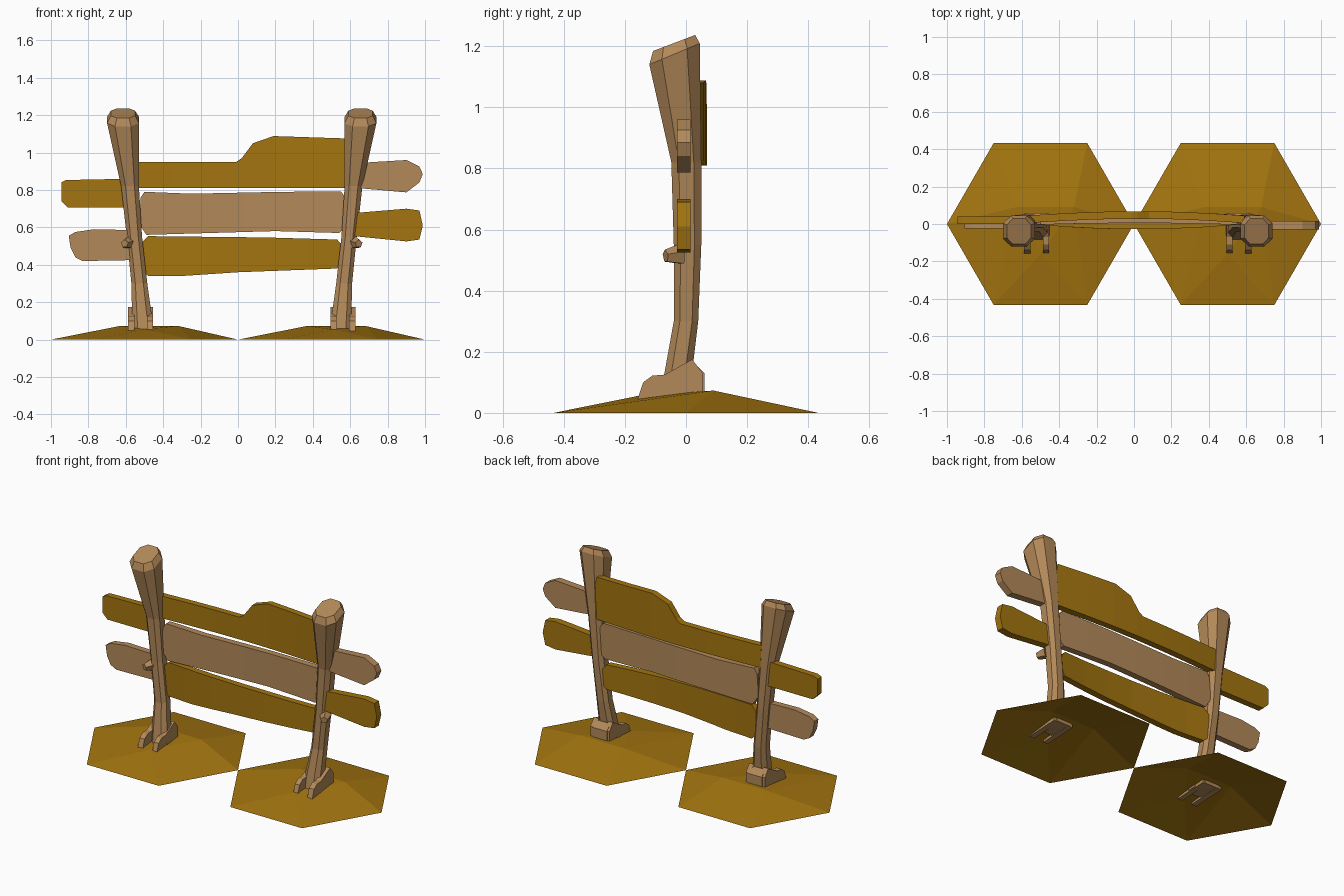
import bpy, bmesh, math
from mathutils import Matrix, Vector

if "Cube" in bpy.data.objects:
    bpy.data.objects.remove(bpy.data.objects["Cube"])


def material(name, rgb):
    m = bpy.data.materials.new(name)
    m.diffuse_color = (*rgb, 1)
    m.use_nodes = True
    m.node_tree.nodes["Principled BSDF"].inputs["Base Color"].default_value = m.diffuse_color
    return m


GOLD = material("golden brown", (0.37, 0.178, 0.005))
BROWN = material("light wood brown", (0.45, 0.25, 0.10))


def finish(bm, name, mat, recalc=True):
    if recalc:
        bmesh.ops.recalc_face_normals(bm, faces=bm.faces)
    me = bpy.data.meshes.new(name)
    bm.to_mesh(me)
    bm.free()
    me.materials.append(mat)
    ob = bpy.data.objects.new(name, me)
    bpy.context.collection.objects.link(ob)
    return ob


def prism(bm, pts, vec):
    """Extrude a closed 3D outline along vec."""
    a = [bm.verts.new(p) for p in pts]
    b = [bm.verts.new(Vector(p) + Vector(vec)) for p in pts]
    bm.faces.new(a)
    bm.faces.new(b[::-1])
    for i in range(len(a)):
        j = (i + 1) % len(a)
        bm.faces.new((a[i], b[i], b[j], a[j]))


def plank(name, mat, outline, y, thick=0.045, bow=0.0):
    """Board cut from an x-z outline, bowed in y along its length."""
    bm = bmesh.new()
    prism(bm, [(x, y, z) for x, z in outline], (0, thick, 0))
    if bow:
        for cx in (-0.36, -0.18, 0.03, 0.2, 0.38):
            bmesh.ops.bisect_plane(bm, geom=bm.verts[:] + bm.edges[:] + bm.faces[:],
                                   plane_co=(cx, 0, 0), plane_no=(1, 0, 0))
        for v in bm.verts:
            v.co.y += bow * max(0, 1 - ((v.co.x - 0.02) / 0.57) ** 2)
    finish(bm, name, mat)


def mirror_x(bm, side):
    if side > 0:
        for v in bm.verts:
            v.co.x = 0.04 - v.co.x


# earth mounds: open hexagonal shells with a small triangular crown
for side, cx in (("left", -0.5), ("right", 0.5)):
    bm = bmesh.new()
    for i in range(6):
        a = i * math.pi / 3
        bm.verts.new((cx + 0.5 * math.cos(a), 0.5 * math.sin(a), 0))
    for p in ((-0.13, 0.09, 0.073), (0.18, 0.09, 0.073), (0.0, -0.16, 0.055)):
        bm.verts.new((cx + p[0], p[1], p[2]))
    bmesh.ops.convex_hull(bm, input=bm.verts[:])
    bmesh.ops.recalc_face_normals(bm, faces=bm.faces)
    base = [f for f in bm.faces if f.normal.z < -0.9]
    bmesh.ops.delete(bm, geom=base, context='FACES')
    finish(bm, side + "_mound", GOLD, False)

# posts: z, x range, y range, forward tilt of each ring
RINGS = [(0.05, -0.565, -0.45, -0.085, 0.01, 0),
         (0.30, -0.57, -0.485, -0.04, 0.04, 0),
         (0.55, -0.595, -0.513, -0.04, 0.05, 0),
         (0.82, -0.625, -0.53, -0.048, 0.05, 0),
         (1.19, -0.70, -0.53, -0.12, 0.045, 0.42),
         (1.225, -0.68, -0.55, -0.108, 0.03, 0.38)]
# bracket side profile (y, z)
FOOT = [(-0.16, 0.04), (-0.14, 0.10), (-0.11, 0.122), (-0.07, 0.125),
        (0.02, 0.175), (0.055, 0.13), (0.055, 0.05)]

for side, s in (("left", -1), ("right", 1)):
    bm = bmesh.new()
    loops = []
    for z, x0, x1, y0, y1, t in RINGS:
        cx, cy = (x1 - x0) * 0.25, (y1 - y0) * 0.25
        pts = [(x0 + cx, y0), (x1 - cx, y0), (x1, y0 + cy), (x1, y1 - cy),
               (x1 - cx, y1), (x0 + cx, y1), (x0, y1 - cy), (x0, y0 + cy)]
        loops.append([bm.verts.new((x, y, z + t * y)) for x, y in pts])
    for a, b in zip(loops, loops[1:]):
        for i in range(8):
            j = (i + 1) % 8
            bm.faces.new((a[i], a[j], b[j], b[i]))
    bm.faces.new(loops[0][::-1])
    bm.faces.new(loops[-1])
    mirror_x(bm, s)
    finish(bm, side + "_post", BROWN)

    # U-shaped foot wedge, open at the front
    bm = bmesh.new()
    for x0, w in ((-0.588, 0.035), (-0.487, 0.032)):
        prism(bm, [(x0, y, z) for y, z in FOOT], (w, 0, 0))
    prism(bm, [(-0.57, 0.0, 0.05), (-0.57, 0.0, 0.165), (-0.57, 0.025, 0.165),
               (-0.57, 0.06, 0.13), (-0.57, 0.06, 0.05)], (0.1, 0, 0))
    mirror_x(bm, s)
    finish(bm, side + "_foot_wedge", BROWN)

    # branch stub
    bm = bmesh.new()
    rot = Vector((-0.45, -1, -0.1)).to_track_quat('Z', 'Y').to_matrix().to_4x4()
    bmesh.ops.create_cone(bm, cap_ends=True, segments=5, radius1=0.036, radius2=0.022,
                          depth=0.055, matrix=Matrix.Translation((-0.595, -0.042, 0.515)) @ rot)
    mirror_x(bm, s)
    finish(bm, side + "_branch_stub", BROWN)

# boards between the posts
plank("top_board", GOLD, [(-0.58, 0.81), (-0.58, 0.95), (-0.01, 0.95), (0.02, 0.97),
                          (0.08, 1.05), (0.19, 1.088), (0.59, 1.075), (0.62, 0.95),
                          (0.61, 0.81)], 0.005, 0.04, 0.023)
plank("middle_board", BROWN, [(-0.53, 0.62), (-0.52, 0.76), (-0.50, 0.79), (-0.25, 0.78),
                              (0.23, 0.79), (0.55, 0.792), (0.575, 0.76), (0.565, 0.59),
                              (0.54, 0.57), (0.2, 0.58), (-0.49, 0.56)], -0.005, 0.04, 0.01)
plank("bottom_board", GOLD, [(-0.515, 0.52), (-0.48, 0.553), (0.15, 0.546), (0.53, 0.535),
                             (0.56, 0.50), (0.56, 0.41), (0.53, 0.38), (0.0, 0.36),
                             (-0.3, 0.34), (-0.48, 0.34), (-0.515, 0.37)], -0.0, 0.04, -0.028)

# broken board ends outside the posts
plank("left_upper_board_end", GOLD, [(-0.945, 0.74), (-0.91, 0.705), (-0.58, 0.705),
                                     (-0.58, 0.86), (-0.92, 0.853), (-0.945, 0.84)], 0.0, 0.04)
plank("left_lower_board_end", BROWN, [(-0.905, 0.555), (-0.87, 0.575), (-0.77, 0.59),
                                      (-0.56, 0.585), (-0.56, 0.425), (-0.83, 0.42),
                                      (-0.87, 0.44), (-0.895, 0.49)], -0.025, 0.04)
plank("right_upper_board_end", BROWN, [(0.62, 0.943), (0.9, 0.96), (0.97, 0.925), (0.988, 0.885),
                                       (0.97, 0.84), (0.9, 0.787), (0.62, 0.812)], -0.03)
plank("right_lower_board_end", GOLD, [(0.60, 0.675), (0.9, 0.70), (0.97, 0.69), (0.988, 0.61),
                                      (0.97, 0.535), (0.9, 0.525), (0.60, 0.555)], -0.03)
